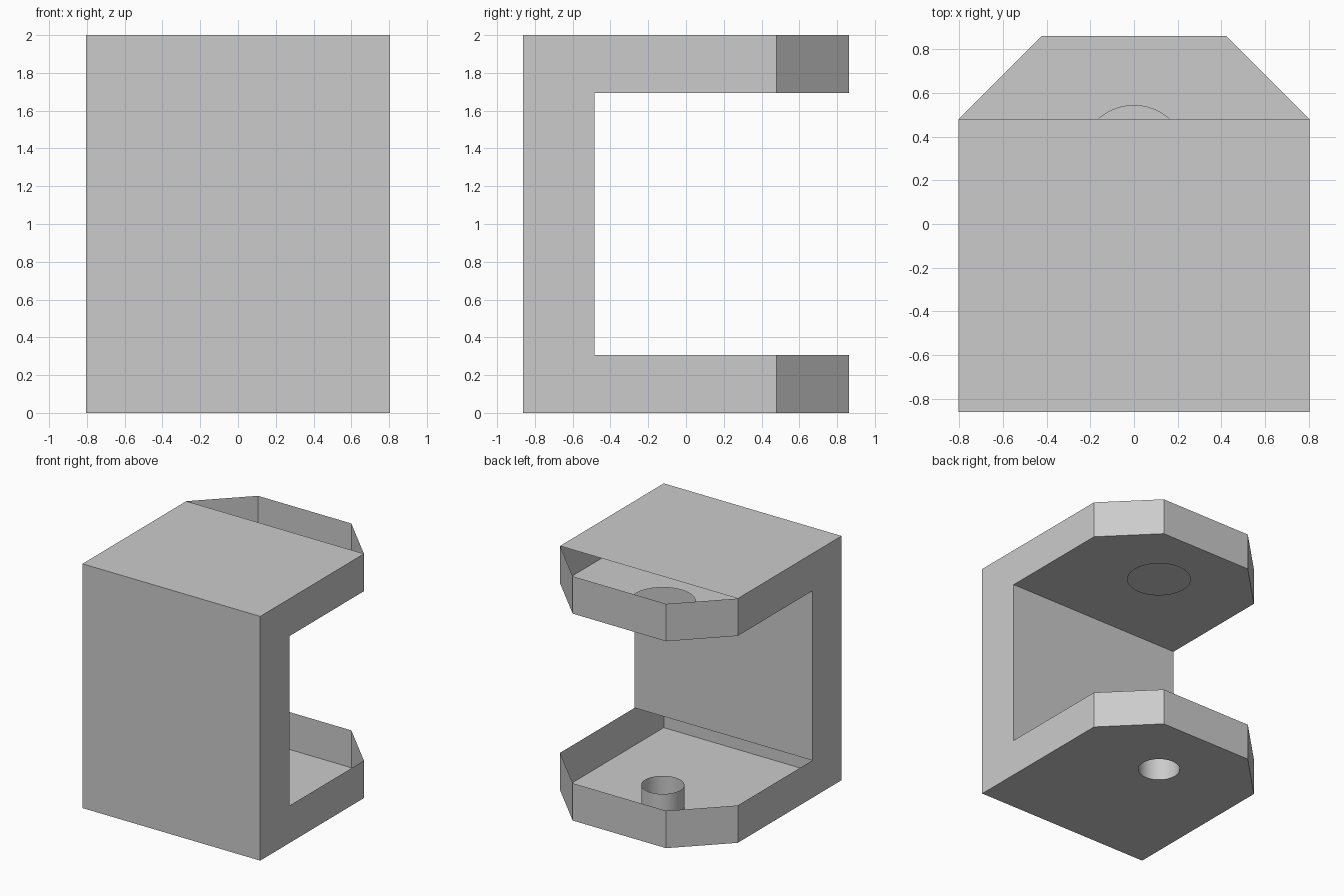
import bpy, bmesh, math
from mathutils import Vector

cube = bpy.data.objects.get("Cube")
if cube:
    bpy.data.objects.remove(cube, do_unlink=True)

W, D, H = 0.805, 0.862, 2.0      # half width, half depth, height
ARM = 0.306                      # arm thickness
INNER = -0.485                   # inner face of the upright
CUT, TIP = 0.48, 0.423           # start of the corner cut, half width of the tip
HOLE_Y = 0.30

grey = bpy.data.materials.new("grey")
grey.use_nodes = True
grey.diffuse_color = (0.6, 0.6, 0.6, 1)
grey.node_tree.nodes["Principled BSDF"].inputs["Base Color"].default_value = (0.6, 0.6, 0.6, 1)


def finish(name, bm):
    mesh = bpy.data.meshes.new(name)
    bm.to_mesh(mesh)
    bm.free()
    obj = bpy.data.objects.new(name, mesh)
    bpy.context.collection.objects.link(obj)
    mesh.materials.append(grey)
    return obj


def panel(name, points, facing):
    """Flat sheet through the points, turned towards facing."""
    bm = bmesh.new()
    face = bm.faces.new([bm.verts.new(p) for p in points])
    face.normal_update()
    if face.normal.dot(Vector(facing)) < 0:
        face.normal_flip()
    return finish(name, bm)


def ring(bm, radius, z, sides=64):
    steps = [2 * math.pi * i / sides for i in range(sides)]
    return [bm.verts.new((radius * math.cos(a), HOLE_Y + radius * math.sin(a), z)) for a in steps]


def loop_edges(bm, verts):
    return [bm.edges.new((v, verts[i - 1])) for i, v in enumerate(verts)]


def arm_plate(name, z, front, radius):
    """Underside of an arm, with cut corners and a round hole."""
    bm = bmesh.new()
    half = [(W, front), (W, CUT), (TIP, D)]
    outline = half + [(-x, y) for x, y in reversed(half)]
    edges = loop_edges(bm, [bm.verts.new((x, y, z)) for x, y in outline])
    edges += loop_edges(bm, ring(bm, radius, z))
    bmesh.ops.triangle_fill(bm, edges=edges, use_beauty=True, normal=(0, 0, -1))
    for f in bm.faces:
        f.normal_update()
        if f.normal.z > 0:
            f.normal_flip()
    return finish(name, bm)


# Upright: outer and inner sheets
panel("front_wall", [(-W, -D, 0), (W, -D, 0), (W, -D, H), (-W, -D, H)], (0, -1, 0))
panel("inner_wall", [(-W, INNER, ARM), (W, INNER, ARM),
                     (W, INNER, H - ARM), (-W, INNER, H - ARM)], (0, 1, 0))

# C-shaped sides
profile = [(-D, 0), (CUT, 0), (CUT, ARM), (INNER, ARM),
           (INNER, H - ARM), (CUT, H - ARM), (CUT, H), (-D, H)]
for side, label in ((1, "left"), (-1, "right")):
    panel(label + "_side", [(side * W, y, z) for y, z in profile], (side, 0, 0))

# Top sheet stops where the corner cuts begin
panel("top_sheet", [(-W, -D, H), (W, -D, H), (W, CUT, H), (-W, CUT, H)], (0, 0, 1))

# Undersides of both arms
arm_plate("lower_arm_floor", 0, -D, 0.16)
arm_plate("upper_arm_floor", H - ARM, INNER, 0.243)

# Upstanding rims round the arm ends
path = [(W, CUT), (TIP, D), (-TIP, D), (-W, CUT)]
for label, z in (("lower", 0), ("upper", H - ARM)):
    bm = bmesh.new()
    low = [bm.verts.new((x, y, z)) for x, y in path]
    high = [bm.verts.new((x, y, z + ARM)) for x, y in path]
    for i in range(len(path) - 1):
        bm.faces.new((low[i], low[i + 1], high[i + 1], high[i]))
    finish(label + "_arm_rim", bm)

# Open tube standing on the lower hole
bm = bmesh.new()
low, high = ring(bm, 0.16, 0), ring(bm, 0.16, 0.19)
for i in range(len(low)):
    f = bm.faces.new((low[i - 1], low[i], high[i], high[i - 1]))
    f.smooth = True
finish("lower_tube", bm)
